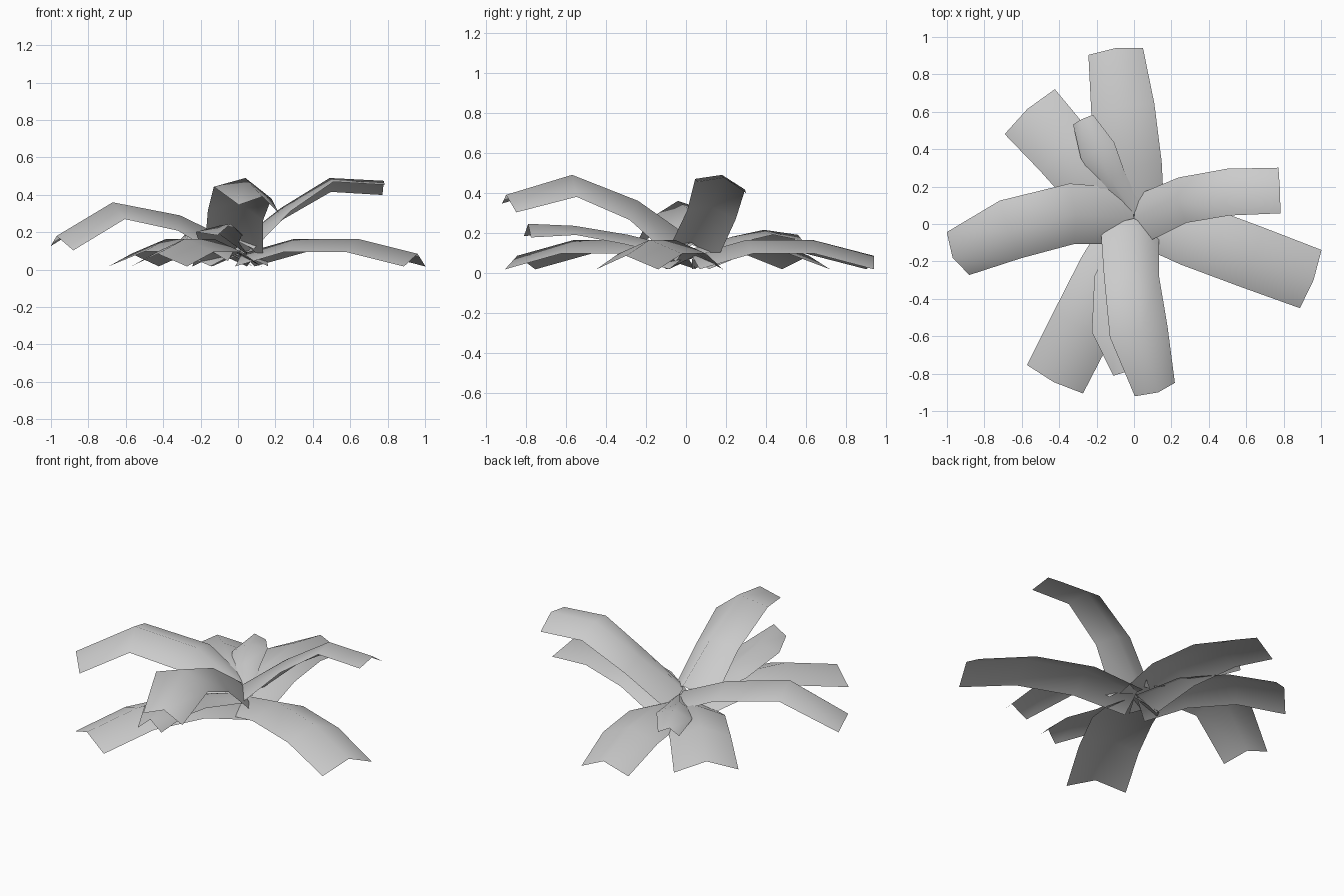
import bpy
import bmesh
import math
from mathutils import Vector

cube = bpy.data.objects.get("Cube")
if cube:
    bpy.data.objects.remove(cube, do_unlink=True)

# One grey for the whole plant
grey = bpy.data.materials.new("leaf_grey")
grey.use_nodes = True
tint = (0.6, 0.6, 0.6, 1)
grey.diffuse_color = tint
grey.node_tree.nodes["Principled BSDF"].inputs["Base Color"].default_value = tint

UP = Vector((0, 0, 1))


def make_leaf(name, ridge, widths, drops, roll=0.0):
    """Folded strip: a raised ridge with a lower edge on each side."""
    ridge = [Vector(p) for p in ridge]
    bm = bmesh.new()
    rows = []
    last = len(ridge) - 1
    for i, point in enumerate(ridge):
        ahead = (ridge[min(i + 1, last)] - ridge[max(i - 1, 0)]).normalized()
        flat = ahead.cross(UP).normalized()
        normal = flat.cross(ahead).normalized()
        side = flat * math.cos(roll) + normal * math.sin(roll)
        lift = normal * math.cos(roll) - flat * math.sin(roll)
        low = point - lift * drops[i]
        row = (low - side * widths[i], point, low + side * widths[i])
        rows.append([bm.verts.new(p) for p in row])
    for a, b in zip(rows, rows[1:]):
        for j in range(2):
            bm.faces.new((a[j], a[j + 1], b[j + 1], b[j]))
    bmesh.ops.recalc_face_normals(bm, faces=bm.faces)
    if sum(f.normal.z for f in bm.faces) < 0:
        bmesh.ops.reverse_faces(bm, faces=bm.faces)
    for f in bm.faces:
        f.smooth = True
    mesh = bpy.data.meshes.new(name)
    bm.to_mesh(mesh)
    bm.free()
    mesh.materials.append(grey)
    obj = bpy.data.objects.new(name, mesh)
    bpy.context.collection.objects.link(obj)
    return obj


def low_leaf(name, base, tip, tip_width):
    """Ground leaf: straight in plan, arched gently from base to tip."""
    base, tip = Vector((*base, 0)), Vector((*tip, 0))
    arch = [(0, 0.085), (0.3, 0.165), (0.66, 0.165), (1, 0.085)]
    ridge = [base.lerp(tip, t) + UP * z for t, z in arch]
    make_leaf(name, ridge, [0.15, 0.17, 0.17, tip_width], [0.07] * 4)


# Low outer leaves
low_leaf("low_leaf_back", (0.015, 0.03), (-0.1, 0.94), 0.147)
low_leaf("low_leaf_left", (0.02, 0.05), (0.96, -0.3), 0.166)
low_leaf("low_leaf_back_right", (-0.02, 0), (-0.57, 0.615), 0.18)
low_leaf("low_leaf_front_right", (0, 0), (-0.43, -0.845), 0.168)

# Tall arching leaves
make_leaf("tall_leaf_left",
          [(0, 0.03, 0.15), (0.23, 0.13, 0.33), (0.49, 0.18, 0.49), (0.78, 0.19, 0.475)],
          [0.13, 0.125, 0.128, 0.125], [0.08, 0.05, 0.05, 0.05], 0.22)
make_leaf("tall_leaf_front",
          [(0, 0.03, 0.17), (0, -0.24, 0.36), (0.04, -0.57, 0.49), (0.13, -0.9, 0.39)],
          [0.16, 0.15, 0.16, 0.115], [0.11, 0.08, 0.08, 0.07], 0.2)
make_leaf("tall_leaf_right",
          [(0, 0.03, 0.14), (-0.31, 0.05, 0.29), (-0.67, -0.04, 0.36), (-0.97, -0.18, 0.18)],
          [0.15, 0.163, 0.165, 0.13], [0.09, 0.07, 0.075, 0.075], 0.1)

# Small inner leaves
make_leaf("small_leaf_back",
          [(0.02, 0.03, 0.12), (-0.12, 0.23, 0.18), (-0.2, 0.39, 0.215), (-0.28, 0.56, 0.19)],
          [0.04, 0.08, 0.1, 0.06], [0.04] * 4, 0.15)
make_leaf("small_leaf_front",
          [(0, 0, 0.12), (-0.1, -0.29, 0.19), (-0.1, -0.56, 0.235), (-0.04, -0.79, 0.245)],
          [0.06, 0.11, 0.125, 0.07], [0.04, 0.04, 0.04, 0.065], 0.05)
